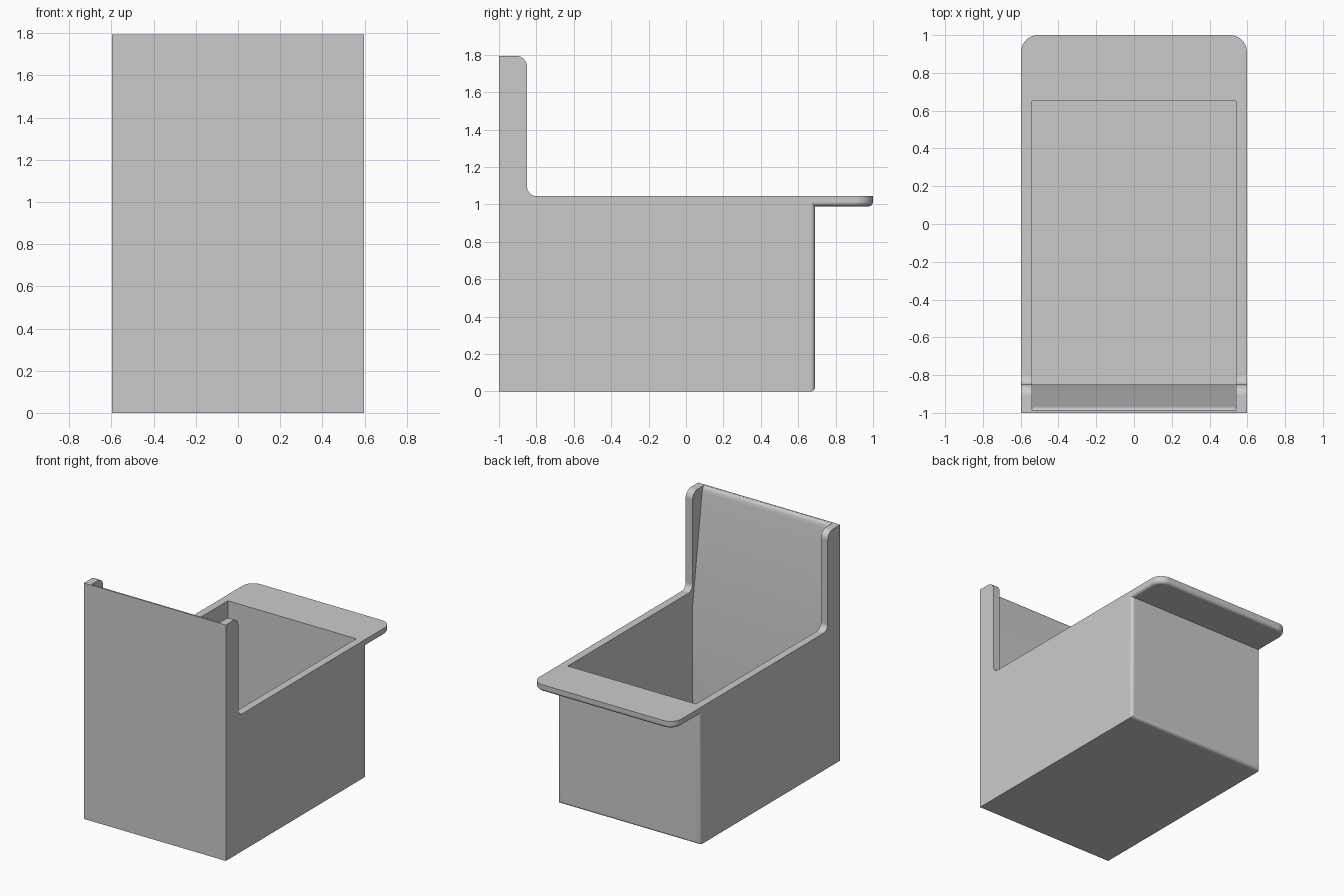
import bpy, bmesh, math

cube = bpy.data.objects.get("Cube")
if cube:
    bpy.data.objects.remove(cube, do_unlink=True)

W = 0.598                      # half width
FRONT, BACK, LIP = -1.0, 0.69, 1.0
RIM, LIP_BASE, TOP = 1.045, 0.99, 1.795
CHEEK = -0.85                  # rear face of the tall front cheeks

grey = bpy.data.materials.new("light_grey")
grey.use_nodes = True
colour = (0.6, 0.6, 0.6, 1)
grey.diffuse_color = colour
grey.node_tree.nodes["Principled BSDF"].inputs["Base Color"].default_value = colour


def extrude_profile(profile, half):
    """Sweep a closed (y, z) outline across the width."""
    bm = bmesh.new()
    face = bm.faces.new([bm.verts.new((-half, y, z)) for y, z in profile])
    swept = bmesh.ops.extrude_face_region(bm, geom=[face])
    verts = [g for g in swept["geom"] if isinstance(g, bmesh.types.BMVert)]
    bmesh.ops.translate(bm, verts=verts, vec=(2 * half, 0, 0))
    bmesh.ops.recalc_face_normals(bm, faces=bm.faces)
    return bm


def round_edges(bm, rule, radius, segments):
    edges = [e for e in bm.edges if rule(e.verts[0].co, e.verts[1].co)]
    bmesh.ops.bevel(bm, geom=edges, offset=radius, offset_type='OFFSET',
                    segments=segments, profile=0.5, affect='EDGES',
                    clamp_overlap=False)


def make_object(name, bm):
    mesh = bpy.data.meshes.new(name)
    bm.to_mesh(mesh)
    bm.free()
    mesh.materials.append(grey)
    obj = bpy.data.objects.new(name, mesh)
    bpy.context.collection.objects.link(obj)
    return obj


def near(a, b):
    return abs(a - b) < 1e-4


def both(a, b, axis, value):
    return near(a[axis], value) and near(b[axis], value)


# Bin body with tall front and rear lip
bm = extrude_profile([(FRONT, 0), (BACK, 0), (BACK, LIP_BASE), (LIP, LIP_BASE),
                      (LIP, RIM), (CHEEK, RIM), (CHEEK, TOP), (FRONT, TOP)], W)

# Cheek crown and the fillet where the cheek meets the rim
round_edges(bm, lambda a, b: both(a, b, 1, CHEEK) and both(a, b, 2, TOP), 0.06, 8)
round_edges(bm, lambda a, b: both(a, b, 1, CHEEK) and both(a, b, 2, RIM), 0.05, 8)

# Lip corners in plan
round_edges(bm, lambda a, b: both(a, b, 1, LIP) and not near(a.z, b.z), 0.09, 10)


# Soft lip underside, rear uprights and rear bottom edge
def soft(a, b):
    under_lip = both(a, b, 2, LIP_BASE) and not both(a, b, 1, BACK)
    upright = both(a, b, 1, BACK) and not near(a.z, b.z)
    bottom = both(a, b, 1, BACK) and both(a, b, 2, 0)
    return under_lip or upright or bottom


round_edges(bm, soft, 0.025, 5)
body = make_object("bin_body", bm)

# Cavity: sloping front panel, rounded at its top edge
cavity = make_object("cavity_cutter", extrude_profile(
    [(CHEEK, 0.05), (0.65, 0.05), (0.65, 2), (-0.988, 2), (-0.988, TOP),
     (-0.977, 1.788), (-0.969, 1.773), (-0.965, 1.75), (CHEEK, 0.925)], 0.54))
cavity.hide_render = True

cut = body.modifiers.new("cavity", 'BOOLEAN')
cut.operation = 'DIFFERENCE'
cut.solver = 'EXACT'
cut.object = cavity

bpy.ops.object.select_all(action='DESELECT')
body.select_set(True)
bpy.context.view_layer.objects.active = body
bpy.ops.object.modifier_apply(modifier=cut.name)
bpy.data.objects.remove(cavity, do_unlink=True)

# Smooth rounds, flat panels
bpy.ops.object.shade_smooth_by_angle(angle=math.radians(30))
weighted = body.modifiers.new("flat_panels", 'WEIGHTED_NORMAL')
weighted.keep_sharp = True
